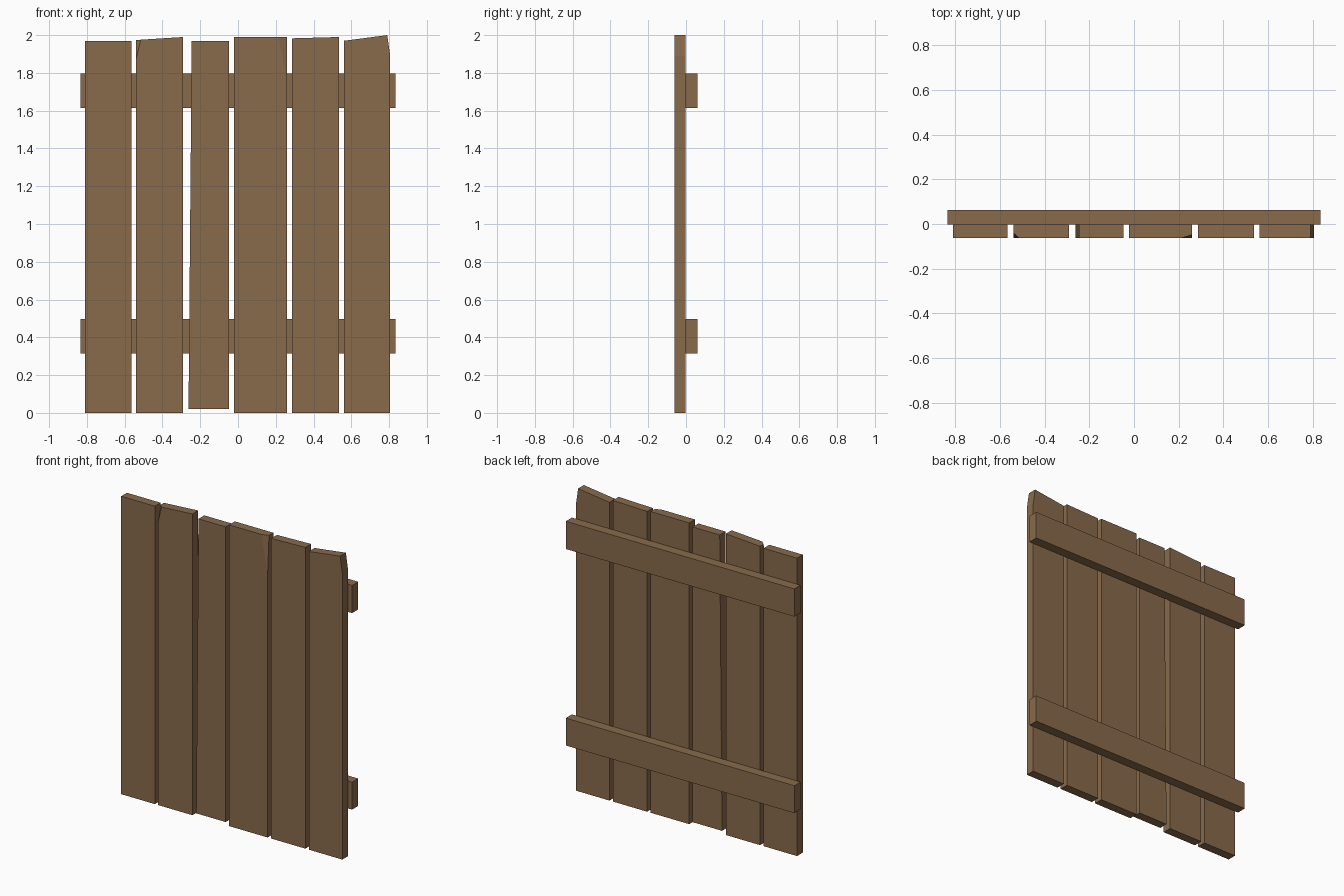
import bpy, bmesh
from mathutils import Vector

if "Cube" in bpy.data.objects:
    bpy.data.objects.remove(bpy.data.objects["Cube"])

wood = bpy.data.materials.new("brown wood")
wood.diffuse_color = (0.250, 0.145, 0.072, 1)
wood.use_nodes = True
wood.node_tree.nodes["Principled BSDF"].inputs["Base Color"].default_value = wood.diffuse_color

FRONT, MID, BACK = -0.062, -0.002, 0.062


def board(name, outline, y0, y1, chip=None):
    """Extrude an (x, z) outline from y0 to y1; chip = three points of a corner cut."""
    bm = bmesh.new()
    face = bm.faces.new([bm.verts.new((x, y0, z)) for x, z in outline])
    ext = bmesh.ops.extrude_face_region(bm, geom=[face])
    moved = [v for v in ext["geom"] if isinstance(v, bmesh.types.BMVert)]
    bmesh.ops.translate(bm, verts=moved, vec=(0, y1 - y0, 0))
    if chip:
        a, b, c = map(Vector, chip)
        n = (b - a).cross(c - a).normalized()
        centre = sum((v.co for v in bm.verts), Vector()) / len(bm.verts)
        if (centre - a).dot(n) > 0:
            n = -n
        cut = bmesh.ops.bisect_plane(bm, geom=bm.verts[:] + bm.edges[:] + bm.faces[:],
                                     plane_co=a, plane_no=n, clear_outer=True)
        edges = [e for e in cut["geom_cut"] if isinstance(e, bmesh.types.BMEdge)]
        bmesh.ops.holes_fill(bm, edges=edges)
    bmesh.ops.recalc_face_normals(bm, faces=bm.faces)
    mesh = bpy.data.meshes.new(name)
    bm.to_mesh(mesh)
    bm.free()
    mesh.materials.append(wood)
    bpy.context.collection.objects.link(bpy.data.objects.new(name, mesh))


# Upright planks: uneven outlines, two with a split front corner
planks = [
    ([(-0.81, 0), (-0.565, 0), (-0.565, 1.968), (-0.81, 1.968)], None),
    ([(-0.54, 0), (-0.29, 0), (-0.29, 1.99), (-0.54, 1.974)],
     [(-0.515, FRONT, 1.975), (-0.54, -0.038, 1.974), (-0.54, FRONT, 1.87)]),
    ([(-0.262, 0.02), (-0.047, 0.02), (-0.047, 1.97), (-0.245, 1.97)], None),
    ([(-0.022, 0), (0.26, 0), (0.26, 1.99), (-0.022, 1.99)],
     [(0.215, FRONT, 1.99), (0.26, -0.048, 1.99), (0.26, FRONT, 1.75)]),
    ([(0.286, 0), (0.536, 0), (0.536, 1.99), (0.286, 1.983)], None),
    ([(0.561, 0), (0.806, 0), (0.806, 1.89), (0.79, 2.0), (0.561, 1.97)], None),
]
for i, (outline, chip) in enumerate(planks, 1):
    board(f"plank_{i}", outline, FRONT, MID, chip)

# Horizontal back rails
for name, z0, z1 in (("lower_rail", 0.315, 0.496), ("upper_rail", 1.613, 1.796)):
    board(name, [(-0.835, z0), (0.835, z0), (0.835, z1), (-0.835, z1)], MID, BACK)
